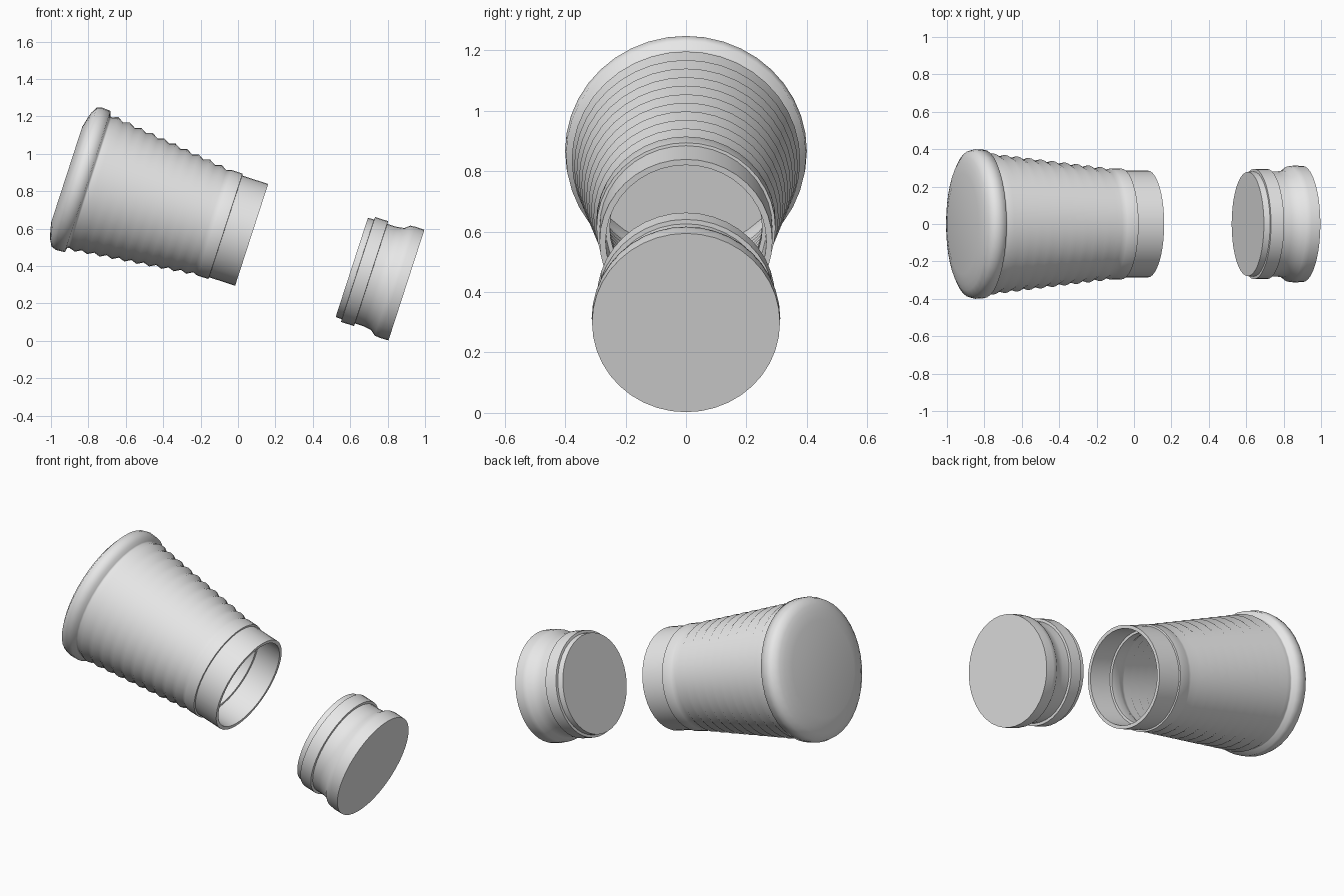
import bpy, bmesh, math
from mathutils import Matrix, Vector

SEGMENTS = 40
TILT = math.radians(18)

cube = bpy.data.objects.get("Cube")
if cube:
    bpy.data.objects.remove(cube)

grey = bpy.data.materials.new("light grey")
grey.use_nodes = True
colour = (0.8, 0.8, 0.8, 1)
grey.diffuse_color = colour
grey.node_tree.nodes["Principled BSDF"].inputs["Base Color"].default_value = colour

# Shared axis: local z runs down the tilted axis, starting at the cup mouth
axis_frame = Matrix.Translation((0.073, 0, 0.567)) @ Matrix.Rotation(math.pi / 2 + TILT, 4, "Y")


def turned_part(name, profile, smooth_angle):
    """Turn an end-to-end (position, radius) profile and close both end discs."""
    bm = bmesh.new()
    rings = []
    for t, r in profile:
        rings.append([bm.verts.new((r * math.cos(a), r * math.sin(a), t))
                      for a in (2 * math.pi * i / SEGMENTS for i in range(SEGMENTS))])
    for low, high in zip(rings, rings[1:]):
        for i in range(SEGMENTS):
            j = (i + 1) % SEGMENTS
            bm.faces.new((low[i], low[j], high[j], high[i]))
    bm.faces.new(rings[0])
    bm.faces.new(rings[-1])
    bmesh.ops.recalc_face_normals(bm, faces=bm.faces)
    mesh = bpy.data.meshes.new(name)
    bm.to_mesh(mesh)
    bm.free()
    mesh.materials.append(grey)
    part = bpy.data.objects.new(name, mesh)
    part.matrix_world = axis_frame
    bpy.context.collection.objects.link(part)
    bpy.ops.object.select_all(action="DESELECT")
    part.select_set(True)
    bpy.context.view_layer.objects.active = part
    bpy.ops.object.shade_smooth_by_angle(angle=math.radians(smooth_angle))
    return part


def ribs(start, end, r_start, r_end, count, depth):
    """Zigzag rings along a cone, valley then peak."""
    points = []
    for i in range(2 * count + 1):
        f = i / (2 * count)
        points.append((start + (end - start) * f,
                       r_start + (r_end - r_start) * f + depth * (i % 2)))
    return points


# Cup: closed end, rounded rim, ribbed wall, collar, mouth, then the inside
outside = [(-1.04, 0.27), (-1.027, 0.325), (-1.018, 0.355), (-0.998, 0.391),
           (-0.97, 0.4), (-0.922, 0.397), (-0.915, 0.37)]
outer_ribs = ribs(-0.905, -0.235, 0.367, 0.287, 10, 0.015)
neck = [(-0.21, 0.297), (-0.147, 0.296), (-0.146, 0.286), (0, 0.286), (0, 0.266),
        (-0.146, 0.266), (-0.147, 0.252), (-0.2, 0.252)]
inner_ribs = ribs(-0.235, -0.905, 0.267, 0.347, 10, 0.015)
turned_part("ribbed_cup", outside + outer_ribs + neck + inner_ribs + [(-1.0, 0.35)], 80)

# Cap: plug, raised ring, waist and flared outer end
cap = [(0.563, 0.279), (0.597, 0.28), (0.598, 0.295), (0.671, 0.295), (0.672, 0.28),
       (0.72, 0.28), (0.765, 0.287), (0.792, 0.309), (0.82, 0.312), (0.87, 0.311)]
turned_part("cap", cap, 50)
